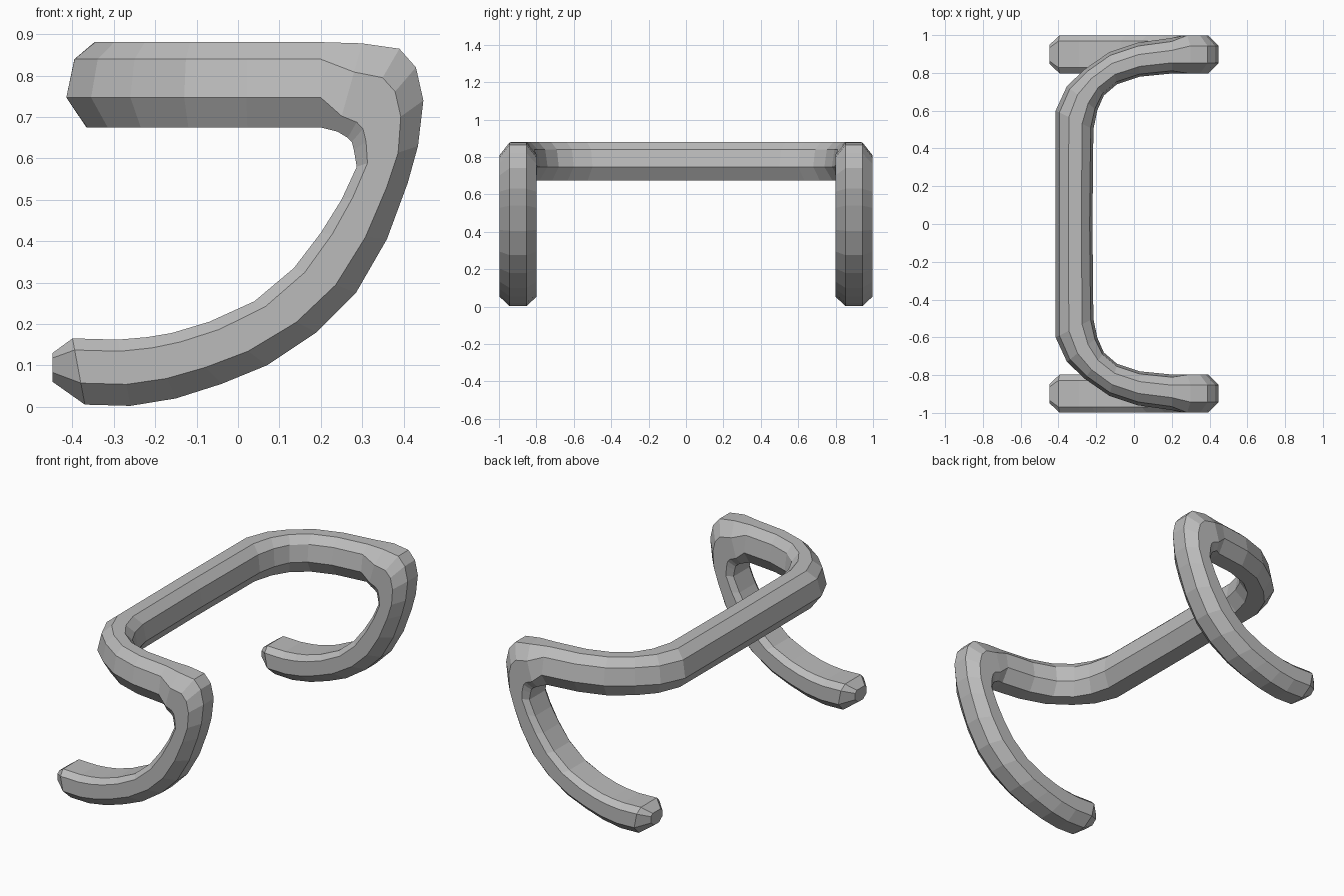
import bpy
import bmesh

cube = bpy.data.objects.get("Cube")
if cube:
    bpy.data.objects.remove(cube, do_unlink=True)


def make_material(name, color):
    mat = bpy.data.materials.new(name)
    mat.use_nodes = True
    mat.diffuse_color = color
    mat.node_tree.nodes["Principled BSDF"].inputs["Base Color"].default_value = color
    return mat


def mix(outer, inner, t):
    """Point between the inner (t = -1) and outer (t = 1) edge of the tube."""
    w = (t + 1) / 2
    return [i + (o - i) * w for o, i in zip(outer, inner)]


# Eight-sided cross-sections: first number sideways, second number up / outward
BAR_SECTION = [(1, -.3), (.8, .6), (.3, 1), (-.4, 1), (-.85, .6), (-1, -.3), (-.5, -1), (.5, -1)]
LEG_SECTION = [(1, -.65), (1, .35), (.45, 1), (-.45, 1), (-1, .35), (-1, -.65), (-.7, -1), (.7, -1)]

# Crossbar and its bend seen from above: outer edge, inner edge (x, y)
BAR_EDGES = [
    ((-.415, 0), (-.22, 0)),
    ((-.415, .6), (-.215, .5)),
    ((-.355, .73), (-.195, .6)),
    ((-.26, .82), (-.16, .68)),
    ((-.13, .91), (-.09, .74)),
    ((.02, .96), (.03, .78)),
    ((.2, .985), (.2, .797)),
]

# Curled leg seen from the front: outer edge, inner edge (x, z)
LEG_EDGES = [
    ((.3, .878), (.24, .665)),
    ((.39, .865), (.265, .65)),
    ((.43, .82), (.275, .64)),
    ((.448, .74), (.28, .62)),
    ((.435, .63), (.287, .58)),
    ((.41, .54), (.25, .5)),
    ((.36, .405), (.2, .42)),
    ((.285, .275), (.135, .335)),
    ((.19, .18), (.04, .255)),
    ((.07, .1), (-.07, .205)),
    ((-.04, .055), (-.16, .178)),
    ((-.15, .02), (-.22, .168)),
    ((-.26, .002), (-.29, .162)),
    ((-.37, .005), (-.4, .165)),
]


def bar_ring(outer, inner, middle=.778, half=.103):
    return [(*mix(outer, inner, u), middle + half * v) for u, v in BAR_SECTION]


def leg_ring(outer, inner, middle=.898, half=.1):
    ring = []
    for u, v in LEG_SECTION:
        x, z = mix(outer, inner, v)
        ring.append((x, middle + half * u, z))
    return ring


def build_tube(name, rings, mat):
    """Skin a closed-ended half tube and mirror it front to back."""
    bm = bmesh.new()
    loops = [[bm.verts.new(p) for p in ring] for ring in rings]
    for a, b in zip(loops, loops[1:]):
        for k in range(len(a)):
            j = (k + 1) % len(a)
            bm.faces.new((a[k], a[j], b[j], b[k]))
    bm.faces.new(loops[-1])
    bmesh.ops.recalc_face_normals(bm, faces=bm.faces)
    mesh = bpy.data.meshes.new(name)
    bm.to_mesh(mesh)
    bm.free()
    mesh.materials.append(mat)
    obj = bpy.data.objects.new(name, mesh)
    bpy.context.collection.objects.link(obj)
    mirror = obj.modifiers.new("Mirror", 'MIRROR')
    mirror.use_axis = (False, True, False)
    mirror.use_clip = True
    return obj


grey = make_material("plain grey", (.5, .5, .5, 1))

# Blunt tip closing the foot of each leg
tip = leg_ring((-.448, .06), (-.448, .13), half=.05)

rings = [bar_ring(*e) for e in BAR_EDGES] + [leg_ring(*e) for e in LEG_EDGES] + [tip]
build_tube("curved_tube_frame", rings, grey)
